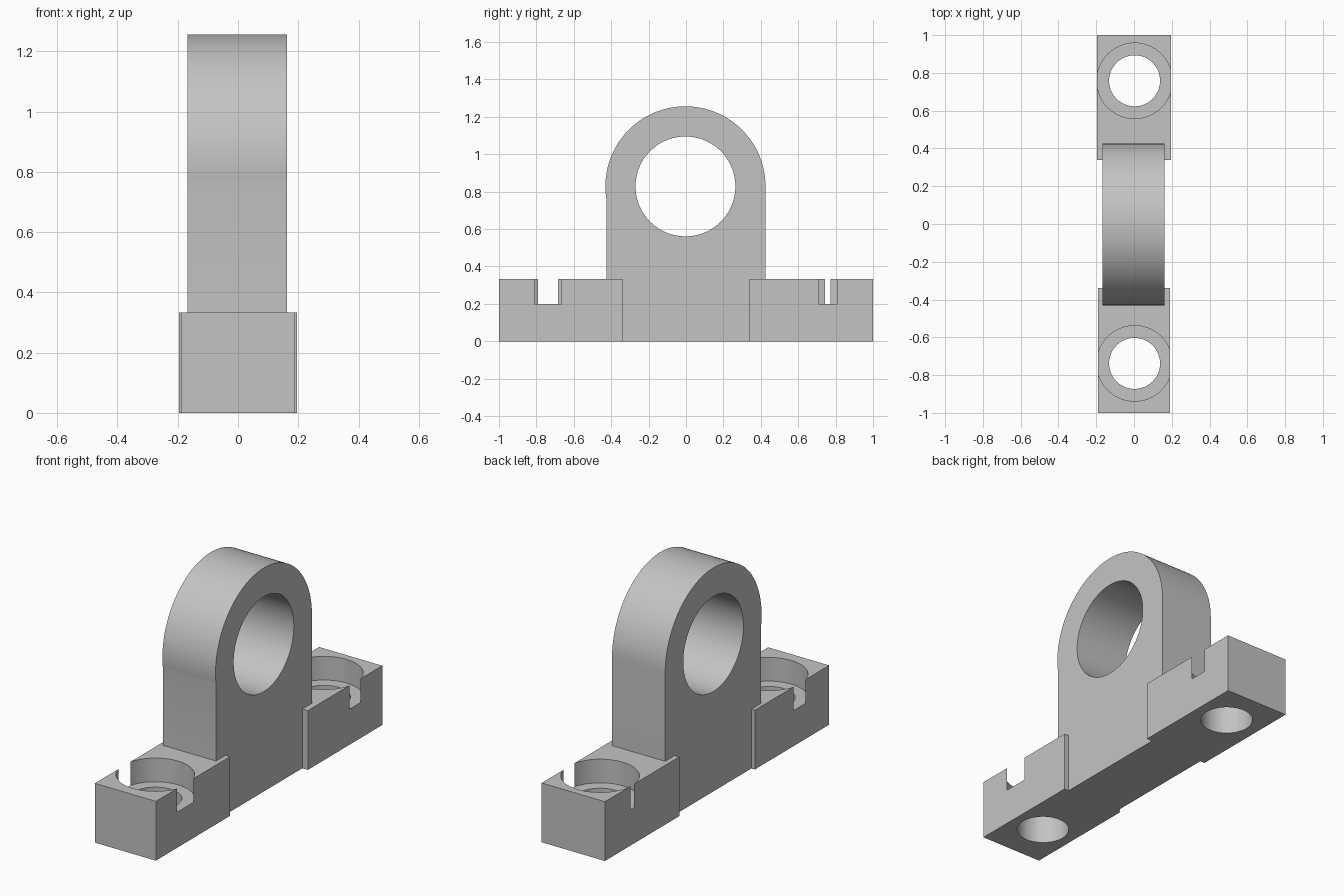
import bpy, bmesh, math

cube = bpy.data.objects.get("Cube")
if cube:
    bpy.data.objects.remove(cube, do_unlink=True)

grey = bpy.data.materials.new("plain grey")
grey.use_nodes = True
colour = (0.55, 0.55, 0.55, 1)
grey.diffuse_color = colour
grey.node_tree.nodes["Principled BSDF"].inputs["Base Color"].default_value = colour


def add_prism(name, outline, depth):
    """Extrude a closed outline of 3D points along a vector."""
    bm = bmesh.new()
    face = bm.faces.new([bm.verts.new(p) for p in outline])
    extruded = bmesh.ops.extrude_face_region(bm, geom=[face])
    verts = [v for v in extruded["geom"] if isinstance(v, bmesh.types.BMVert)]
    bmesh.ops.translate(bm, verts=verts, vec=depth)
    bmesh.ops.recalc_face_normals(bm, faces=bm.faces[:])
    mesh = bpy.data.meshes.new(name)
    bm.to_mesh(mesh)
    bm.free()
    mesh.materials.append(grey)
    obj = bpy.data.objects.new(name, mesh)
    bpy.context.collection.objects.link(obj)
    return obj


def circle(radius, start=0, end=2 * math.pi, steps=96):
    return [(radius * math.cos(start + (end - start) * i / steps),
             radius * math.sin(start + (end - start) * i / steps))
            for i in range(steps)]


def combine(target, tool, operation):
    """Apply a boolean, then discard the tool."""
    mod = target.modifiers.new("boolean", 'BOOLEAN')
    mod.operation = operation
    mod.solver = 'EXACT'
    mod.object = tool
    bpy.ops.object.select_all(action='DESELECT')
    target.select_set(True)
    bpy.context.view_layer.objects.active = target
    bpy.ops.object.modifier_apply(modifier=mod.name)
    bpy.data.objects.remove(tool, do_unlink=True)


# Upright with a rounded top; the arc runs slightly past half way in front
LEFT, RIGHT = -0.168, 0.162
EYE_Y, EYE_Z, EYE_R = -0.003, 0.828, 0.428
HALF = 0.426
arc = circle(EYE_R, 0, math.pi + 0.16, 72)
outline = [(LEFT, -HALF, 0), (LEFT, HALF, 0)]
outline += [(LEFT, EYE_Y + a, EYE_Z + b) for a, b in arc]
outline.append((LEFT, -HALF, 0.76))
bracket = add_prism("bearing_bracket", outline, (RIGHT - LEFT, 0, 0))

# Feet: half width, inner end, outer end, bolt position
FOOT_TOP, SEAT, BOLT_X = 0.333, 0.2, 0.003
feet = {"front": (0.1895, -0.34, -1, -0.738), "rear": (0.1965, 0.34, 1, 0.758)}
for name, (w, inner, outer, bolt_y) in feet.items():
    base = [(-w, inner, 0), (w, inner, 0), (w, outer, 0), (-w, outer, 0)]
    foot = add_prism(name + "_foot", base, (0, 0, FOOT_TOP))
    # Bolt hole and the wider recess for the bolt head
    for radius, bottom in ((0.135, -0.1), (0.2, SEAT)):
        ring = [(BOLT_X + a, bolt_y + b, bottom) for a, b in circle(radius)]
        combine(foot, add_prism("bore", ring, (0, 0, 0.6)), 'DIFFERENCE')
    combine(bracket, foot, 'UNION')

# Shaft bore through the upright
ring = [(-0.3, EYE_Y + a, EYE_Z + b) for a, b in circle(0.267)]
combine(bracket, add_prism("shaft_bore", ring, (0.6, 0, 0)), 'DIFFERENCE')

bpy.ops.object.select_all(action='DESELECT')
bracket.select_set(True)
bpy.context.view_layer.objects.active = bracket
bpy.ops.object.shade_smooth_by_angle(angle=math.radians(30))
